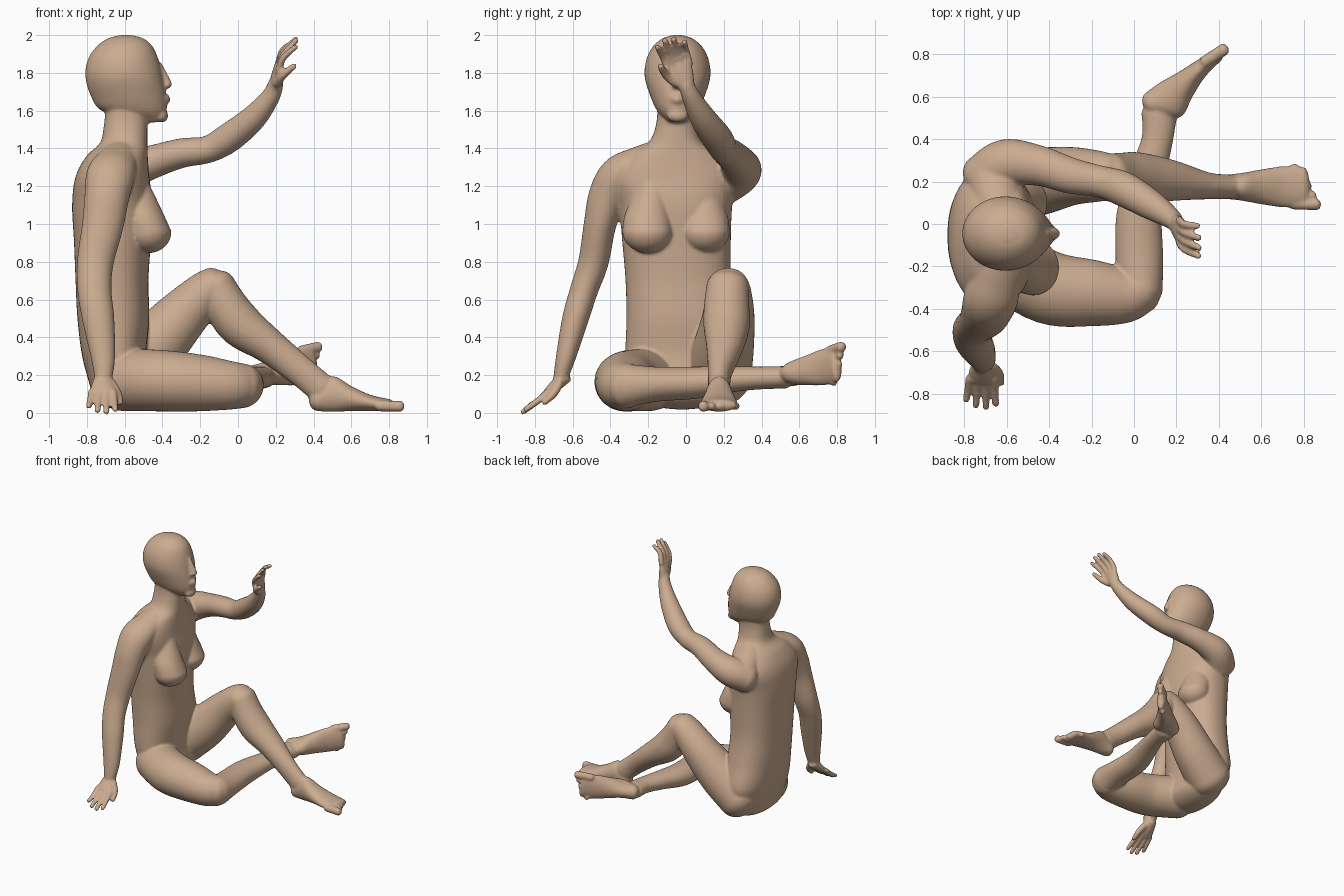
import bpy, bmesh, math
from mathutils import Vector, Matrix

bm = bmesh.new()
SEG = 48


def spline(a, b, c, d, t):
    return [0.5 * (2*q + (r - p)*t + (2*p - 5*q + 4*r - s)*t*t + (3*q - p - 3*r + s)*t**3)
            for p, q, r, s in zip(a, b, c, d)]


def tube(pts, side, axis=None, caps=(0.8, 0.8), power=2.0, frame=None):
    """Loft of (super)ellipses. Each point: x, y, z, radius along side, radius across."""
    side = Vector(side)
    rows = []
    n = len(pts)
    for i in range(n - 1):
        quad = [pts[max(0, min(n - 1, i + k))] for k in (-1, 0, 1, 2)]
        rows += [spline(*quad, k / 6) for k in range(6)]
    rows.append(list(pts[-1]))
    pos = [Vector(r[:3]) for r in rows]
    rings = []
    for i, r in enumerate(rows):
        t = Vector(axis) if axis else pos[min(i + 1, len(rows) - 1)] - pos[max(i - 1, 0)]
        rings.append((pos[i], t.normalized(), r[3], r[4]))

    # rounded ends
    def dome(ring, sign, length):
        c, t, a, b = ring
        return [(c + t * sign * length * min(a, b) * math.sin(u), t, a * math.cos(u), b * math.cos(u))
                for u in (0.2, 0.4, 0.6, 0.8, 1.0, 1.2, 1.4, 1.5)]
    rings = dome(rings[0], -1, caps[0])[::-1] + rings + dome(rings[-1], 1, caps[1])

    loops = []
    for c, t, a, b in rings:
        s = (side - t * side.dot(t)).normalized()
        w = t.cross(s)
        loop = []
        for k in range(SEG):
            u = math.tau * k / SEG
            cu, su = math.cos(u), math.sin(u)
            q = (abs(cu) ** power + abs(su) ** power) ** (-1 / power)
            p = c + s * a * cu * q + w * b * su * q
            loop.append(bm.verts.new(frame @ p if frame else p))
        loops.append(loop)
    for lo, hi in zip(loops, loops[1:]):
        for k in range(SEG):
            j = (k + 1) % SEG
            bm.faces.new((lo[k], lo[j], hi[j], hi[k]))
    bm.faces.new(loops[0][::-1])
    bm.faces.new(loops[-1])


def make_frame(origin, forward, up, side):
    """Local x = forward, z = up, y = towards the given side."""
    f = Vector(forward).normalized()
    u = Vector(up)
    u = (u - f * u.dot(f)).normalized()
    s = u.cross(f)
    if s.dot(Vector(side)) < 0:
        s = -s
    m = Matrix((f, s, u)).transposed().to_4x4()
    m.translation = Vector(origin)
    return m


def hand(frame, curl):
    """Palm, four fingers and a thumb on the +y side."""
    y = (0, 1, 0)
    tube([(-.02, 0, 0, .042, .036), (.05, 0, 0, .06, .032), (.115, 0, 0, .07, .022)], y,
         caps=(.5, .5), frame=frame)
    for k, reach in enumerate((.24, .275, .285, .265)):
        s = (k - 1.5) * .038
        tube([(.10, s, 0, .019, .02), (.18, s * 1.12, -.2 * curl, .018, .018),
              (reach - .01, s * 1.25, -curl, .016, .015)], y, frame=frame)
    tube([(.03, .045, -.005, .026, .024), (.09, .08, -.025, .023, .022),
          (.155, .092, -.035 - curl * .6, .017, .016)], y, frame=frame)


def foot(frame):
    """Heel, instep and five toes, little toe on the +y side."""
    y = (0, 1, 0)
    tube([(.05, 0, .07, .056, .06), (.13, 0, .1, .064, .095), (.23, 0, .076, .082, .066),
          (.33, 0, .053, .097, .043), (.43, 0, .04, .095, .033)], y, axis=(1, 0, 0), frame=frame)
    for k in range(5):
        s = -.078 + .041 * k
        r = .029 if k == 0 else .021
        tube([(.38, s, .037, r, r), (.49 - .013 * k - .003 * k * k, s * 1.07, .035, r * .95, r)],
             y, frame=frame)


Y, Z = (0, 1, 0), (0, 0, 1)

# torso and neck
tube([(-.62, -.02, .13, .28, .16), (-.655, 0, .3, .32, .17), (-.66, -.02, .5, .295, .19),
      (-.667, -.04, .7, .28, .193), (-.665, -.05, .9, .287, .203), (-.665, -.055, 1.1, .30, .213),
      (-.665, -.06, 1.25, .33, .195), (-.64, -.06, 1.36, .25, .162), (-.605, -.055, 1.43, .145, .125),
      (-.595, -.05, 1.52, .11, .115), (-.59, -.045, 1.62, .105, .11)],
     Y, axis=Z, caps=(.7, .2), power=2.3)

# breasts
for x, y in ((0, -.205), (-.055, .10)):
    tube([(-.58 + x * .5, y * .85, 1.27, .06, .08), (-.545 + x * .8, y * .92, 1.15, .095, .105),
          (-.50 + x, y, 1.04, .122, .112), (-.472 + x, y, .96, .132, .12)],
         Y, axis=(0, 0, -1), caps=(.6, .95))

# head, nose, lips, chin
tube([(-.475, -.045, 1.55, .055, .07), (-.55, -.045, 1.60, .108, .172), (-.58, -.045, 1.68, .145, .20),
      (-.603, -.045, 1.78, .174, .205), (-.608, -.045, 1.87, .165, .187), (-.60, -.045, 1.94, .13, .148),
      (-.595, -.045, 1.982, .08, .095), (-.593, -.045, 1.997, .035, .04)],
     Y, axis=Z, caps=(.25, .1))
tube([(-.42, -.045, 1.84, .016, .02), (-.385, -.045, 1.765, .022, .024),
      (-.375, -.045, 1.737, .03, .026)], Y)
tube([(-.395, -.08, 1.66, .02, .014), (-.378, -.045, 1.66, .026, .02), (-.395, -.01, 1.66, .02, .014)], Z)
tube([(-.41, -.075, 1.575, .03, .03), (-.402, -.045, 1.572, .034, .033), (-.41, -.015, 1.575, .03, .03)], Z)

# folded leg lying on the floor
tube([(-.61, -.19, .175, .165, .165), (-.4, -.30, .17, .172, .162), (-.2, -.325, .158, .157, .15),
      (-.05, -.335, .146, .133, .13), (.03, -.31, .143, .112, .117)], Y)
tube([(.03, -.31, .145, .105, .115), (.025, -.15, .152, .112, .092), (.025, .05, .16, .106, .085),
      (.07, .25, .178, .085, .068), (.11, .40, .185, .074, .06), (.12, .52, .188, .085, .06)], (1, 0, 0))
foot(make_frame((.008, .60, .19), (.79, .50, .15), (.53, -.85, 0), (0, 0, -1)))

# raised leg with the foot on the floor
tube([(-.62, .17, .2, .175, .175), (-.45, .2, .35, .16, .165), (-.3, .225, .51, .138, .14),
      (-.18, .225, .63, .122, .115), (-.125, .22, .67, .112, .103)], Y)
tube([(-.115, .22, .668, .112, .102), (-.06, .215, .56, .12, .115), (.02, .215, .46, .122, .118),
      (.17, .205, .35, .098, .093), (.34, .18, .215, .064, .08), (.44, .175, .13, .058, .08)], Y)
foot(make_frame((.37, .175, 0), (1, 0, 0), Z, Y))

# shoulder slope and arm propped on the floor
tube([(-.61, -.12, 1.375, .09, .08), (-.645, -.25, 1.32, .115, .09), (-.675, -.355, 1.255, .128, .105),
      (-.695, -.415, 1.14, .118, .103), (-.715, -.455, 1.0, .11, .086), (-.755, -.49, .8, .097, .08),
      (-.76, -.54, .65, .09, .074), (-.74, -.585, .5, .085, .07), (-.715, -.635, .3, .065, .053),
      (-.712, -.665, .18, .046, .038)], (1, 0, 0), caps=(.6, .8))
hand(make_frame((-.715, -.652, .18), (-.02, -.72, -.65), (0, -.6, .8), (1, 0, 0)), -.012)

# shoulder slope and arm reaching forward
tube([(-.61, .02, 1.375, .09, .08), (-.645, .13, 1.325, .11, .085), (-.67, .24, 1.26, .12, .1)], (1, 0, 0))
tube([(-.69, .21, 1.23, .12, .13), (-.60, .285, 1.28, .112, .115), (-.45, .275, 1.33, .088, .095),
      (-.3, .228, 1.375, .078, .085), (-.16, .20, 1.395, .072, .075), (-.05, .165, 1.455, .078, .082),
      (.08, .09, 1.56, .068, .07), (.17, .03, 1.67, .05, .05), (.2, 0, 1.74, .042, .04)], Z)
hand(make_frame((.20, 0, 1.735), (.14, -.34, .92), (-1, 0, 0), (0, -1, 0)), .07)

# fuse all parts into one smooth skin
bmesh.ops.recalc_face_normals(bm, faces=bm.faces)
mesh = bpy.data.meshes.new("seated_figure")
bm.to_mesh(mesh)
bm.free()
body = bpy.data.objects.new("seated_figure", mesh)
bpy.context.collection.objects.link(body)
skin = bpy.data.materials.new("tan skin")
skin.diffuse_color = (.60, .41, .28, 1)
mesh.materials.append(skin)
for p in mesh.polygons:
    p.use_smooth = True
remesh = body.modifiers.new("fuse", 'REMESH')
remesh.mode = 'VOXEL'
remesh.voxel_size = .009
remesh.use_smooth_shade = True
relax = body.modifiers.new("relax", 'SMOOTH')
relax.factor = .5
relax.iterations = 5
